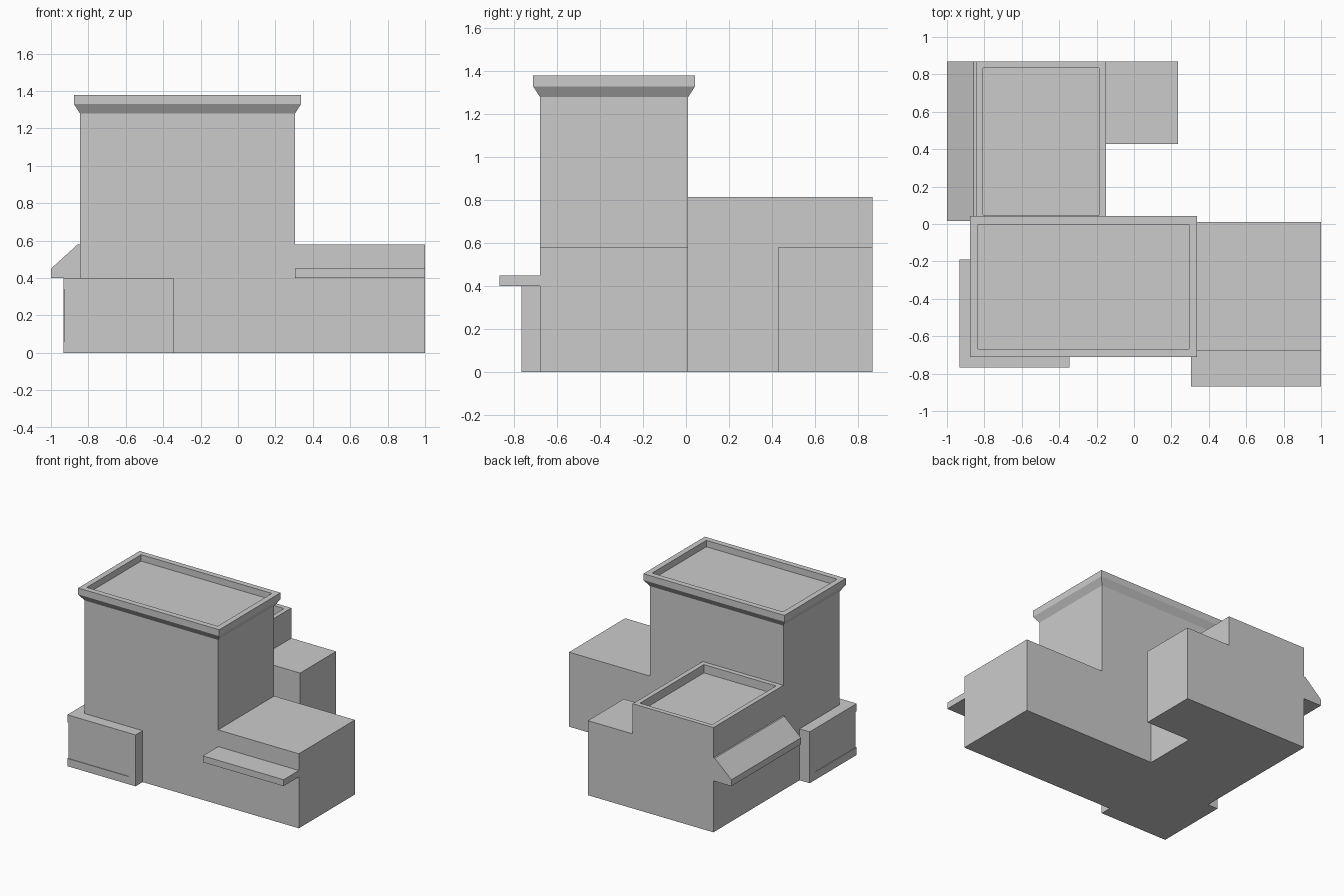
import bpy

if "Cube" in bpy.data.objects:
    bpy.data.objects.remove(bpy.data.objects["Cube"])


def mesh_object(name, verts, faces):
    mesh = bpy.data.meshes.new(name)
    mesh.from_pydata(verts, [], faces)
    mesh.update()
    obj = bpy.data.objects.new(name, mesh)
    bpy.context.collection.objects.link(obj)
    return obj


def loft(name, rings):
    """Stack rectangles (x0, x1, y0, y1, z) into a closed solid."""
    verts, faces = [], [(3, 2, 1, 0)]
    for x0, x1, y0, y1, z in rings:
        verts += [(x0, y0, z), (x1, y0, z), (x1, y1, z), (x0, y1, z)]
    for r in range(len(rings) - 1):
        a, b = 4 * r, 4 * r + 4
        for i in range(4):
            j = (i + 1) % 4
            faces.append((a + i, a + j, b + j, b + i))
    n = len(verts)
    faces.append((n - 4, n - 3, n - 2, n - 1))
    return mesh_object(name, verts, faces)


def box(name, x0, x1, y0, y1, z0, z1):
    return loft(name, [(x0, x1, y0, y1, z0), (x0, x1, y0, y1, z1)])


def grown(rect, d, z):
    x0, x1, y0, y1 = rect
    return (x0 - d, x1 + d, y0 - d, y1 + d, z)


# Main tower with flared cornice and sunken roof
tower = (-0.845, 0.305, -0.68, 0.01)
loft("tower", [grown(tower, d, z) for d, z in (
    (0, 0), (0, 1.28), (0.032, 1.33), (0.032, 1.38), (-0.012, 1.38), (-0.012, 1.33))])

# Rear wing with parapet and sunken roof
rear = (-0.845, -0.15, 0.01, 0.87)
loft("rear_wing", [grown(rear, d, z) for d, z in (
    (0, 0), (0, 0.815), (-0.037, 0.815), (-0.037, 0.75))])

# Low side blocks
box("right_wing", 0.305, 1.0, -0.68, 0.01, 0, 0.58)
box("rear_annex", -0.15, 0.235, 0.428, 0.87, 0, 0.58)

# Flat canopy over the front of the right wing
box("front_canopy", 0.305, 1.0, -0.868, -0.68, 0.40, 0.45)

# Corner bay with a shallow window recess wrapping its front-left corner
X0, X1, Y0, Y1, D = -0.932, -0.345, -0.767, -0.19, 0.005
full, inset = (X0, X1, Y0, Y1), (X0 + D, X1, Y0 + D, Y1)
loft("corner_bay", [(*full, 0), (*full, 0.06), (*inset, 0.06),
                    (*inset, 0.34), (*full, 0.34), (*full, 0.40)])
box("bay_front_post", X1 - 0.06, X1, Y0, Y0 + D, 0.06, 0.34)
box("bay_side_post", X0, X0 + D, Y1 - 0.07, Y1, 0.06, 0.34)

# Sloped awning along the left of the rear wing
profile = [(-0.845, 0.40), (-1.0, 0.40), (-1.0, 0.45), (-0.857, 0.58), (-0.845, 0.58)]
n = len(profile)
verts = [(x, y, z) for y in (0.015, 0.87) for x, z in profile]
faces = [tuple(reversed(range(n))), tuple(range(n, 2 * n))]
faces += [(i, (i + 1) % n, n + (i + 1) % n, n + i) for i in range(n)]
awning = mesh_object("side_awning", verts, faces)
awning.data.flip_normals()
